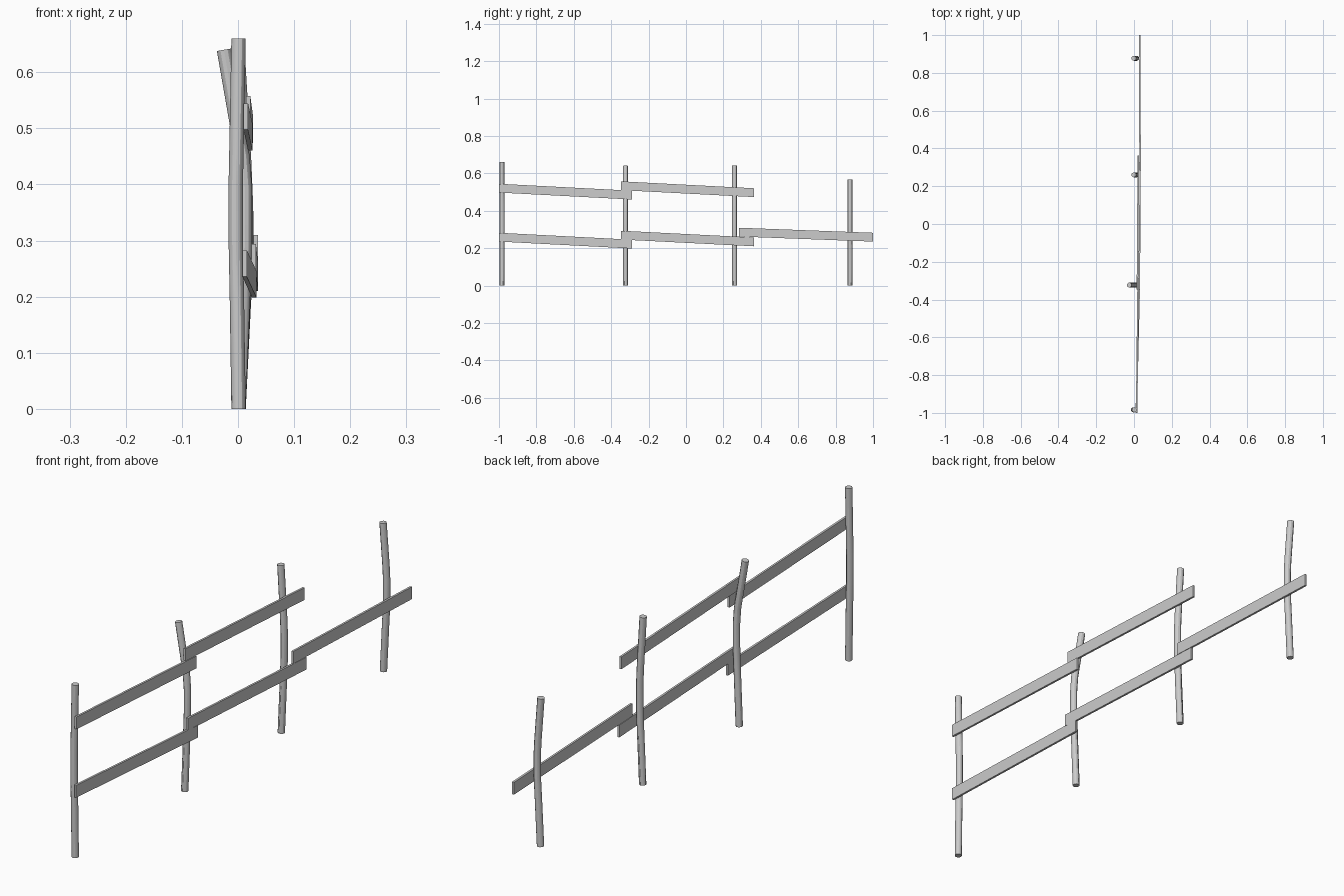
import bpy, bmesh
from mathutils import Vector

if "Cube" in bpy.data.objects:
    bpy.data.objects.remove(bpy.data.objects["Cube"])


def post(name, y, path):
    """Round, slightly crooked post following (x, z) points."""
    cu = bpy.data.curves.new(name, 'CURVE')
    cu.dimensions = '3D'
    cu.bevel_depth = 0.0128
    cu.bevel_resolution = 4
    cu.use_fill_caps = True
    sp = cu.splines.new('POLY')
    sp.points.add(len(path) - 1)
    for p, (x, z) in zip(sp.points, path):
        p.co = (x, y, z, 1)
    ob = bpy.data.objects.new(name, cu)
    bpy.context.collection.objects.link(ob)
    bpy.ops.object.select_all(action='DESELECT')
    ob.select_set(True)
    bpy.context.view_layer.objects.active = ob
    bpy.ops.object.convert(target='MESH')
    bpy.ops.object.shade_smooth_by_angle()


def rail(name, a, b, height=0.047, thick=0.008):
    """Flat plank with upright ends between two end centres."""
    bm = bmesh.new()
    bmesh.ops.create_cube(bm, size=1)
    for v in bm.verts:
        end = Vector(a if v.co.y < 0 else b)
        v.co = end + Vector((v.co.x * thick, 0, v.co.z * height))
    me = bpy.data.meshes.new(name)
    bm.to_mesh(me)
    bm.free()
    bpy.context.collection.objects.link(bpy.data.objects.new(name, me))


# Posts
post("post_1", -0.984, [(0.001, 0), (-0.002, 0.2), (-0.004, 0.3),
                        (-0.004, 0.4), (-0.002, 0.5), (0.001, 0.66)])
post("post_2", -0.323, [(0.001, 0), (0.009, 0.2), (0.0125, 0.3),
                        (0.0125, 0.39), (0.008, 0.45), (-0.025, 0.64)])
post("post_3", 0.26, [(0.001, 0), (0.009, 0.18), (0.0135, 0.29),
                      (0.0135, 0.38), (0.011, 0.44), (-0.001, 0.642)])
post("post_4", 0.877, [(0.001, 0), (0.010, 0.18), (0.0145, 0.26),
                       (0.0145, 0.35), (0.012, 0.4), (-0.001, 0.567)])

# Rails, each sloping gently and overlapping its neighbour
rail("upper_rail_1", (0.014, -1.0, 0.521), (0.022, -0.289, 0.484))
rail("upper_rail_2", (0.018, -0.348, 0.534), (0.023, 0.363, 0.497))
rail("lower_rail_1", (0.012, -1.0, 0.259), (0.029, -0.289, 0.222))
rail("lower_rail_2", (0.028, -0.348, 0.270), (0.032, 0.363, 0.234))
rail("lower_rail_3", (0.032, 0.283, 0.286), (0.031, 1.0, 0.259))
